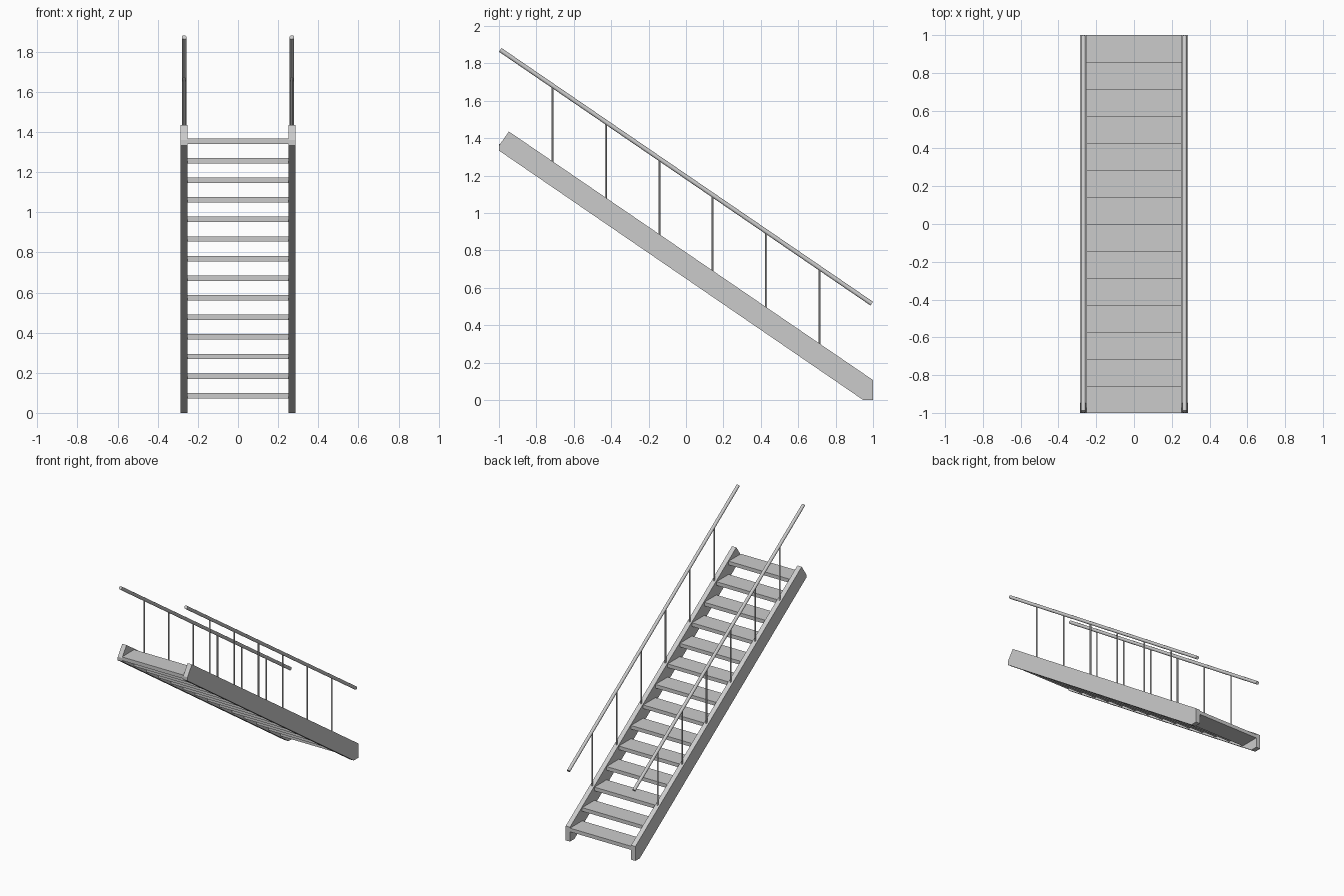
import bpy, bmesh
from mathutils import Vector

if "Cube" in bpy.data.objects:
    bpy.data.objects.remove(bpy.data.objects["Cube"])

SIDE_X = 0.268      # centre line of stringers and rails
HALF_T = 0.0175     # half stringer thickness
STEPS = 14
GOING = 2 / STEPS
RISE = 0.0976


def finish(name, bm, mirror=False, smooth=False):
    bmesh.ops.recalc_face_normals(bm, faces=bm.faces)
    mesh = bpy.data.meshes.new(name)
    bm.to_mesh(mesh)
    bm.free()
    ob = bpy.data.objects.new(name, mesh)
    bpy.context.collection.objects.link(ob)
    if mirror:
        ob.modifiers.new("Mirror", 'MIRROR').use_axis = (True, False, False)
    if smooth:
        bpy.ops.object.select_all(action='DESELECT')
        ob.select_set(True)
        bpy.context.view_layer.objects.active = ob
        bpy.ops.object.shade_smooth_by_angle()
    return ob


def add_rod(bm, a, b, radius, sides=16):
    a, b = Vector(a), Vector(b)
    d = b - a
    geom = bmesh.ops.create_cone(bm, cap_ends=True, segments=sides,
                                 radius1=radius, radius2=radius, depth=d.length)
    rot = d.to_track_quat('Z', 'Y').to_matrix()
    bmesh.ops.rotate(bm, verts=geom['verts'], cent=(0, 0, 0), matrix=rot)
    bmesh.ops.translate(bm, verts=geom['verts'], vec=(a + b) / 2)


# Stringers: side profile extruded across x, mirrored
profile = [(0.948, 0), (1, 0), (1, 0.107), (-0.947, 1.436), (-1, 1.36), (-1, 1.334)]
bm = bmesh.new()
face = bm.faces.new([bm.verts.new((SIDE_X - HALF_T, y, z)) for y, z in profile])
ext = bmesh.ops.extrude_face_region(bm, geom=[face])
bmesh.ops.translate(bm, verts=[v for v in ext['geom'] if isinstance(v, bmesh.types.BMVert)],
                    vec=(2 * HALF_T, 0, 0))
finish("stringers", bm, mirror=True)

# Open treads, each one going deep
for i in range(STEPS):
    bm = bmesh.new()
    bmesh.ops.create_cube(bm, size=1)
    bmesh.ops.scale(bm, verts=bm.verts, vec=(2 * (SIDE_X - HALF_T), GOING, 0.027))
    bmesh.ops.translate(bm, verts=bm.verts,
                        vec=(0, 1 - GOING * (i + 0.5), 0.086 + RISE * i))
    finish(f"tread_{i + 1:02d}", bm)


def rail_z(y):
    return 1.194 - 0.683 * y


# Sloping handrails
bm = bmesh.new()
add_rod(bm, (SIDE_X, 0.993, rail_z(0.993)), (SIDE_X, -0.993, rail_z(-0.993)), 0.012)
finish("handrails", bm, mirror=True, smooth=True)

# Upright balusters from stringer to handrail
bm = bmesh.new()
for k in range(6):
    y = -5 / 7 + k * 2 / 7
    add_rod(bm, (SIDE_X, y, rail_z(y) - 0.44), (SIDE_X, y, rail_z(y)), 0.0055, 12)
finish("balusters", bm, mirror=True, smooth=True)
